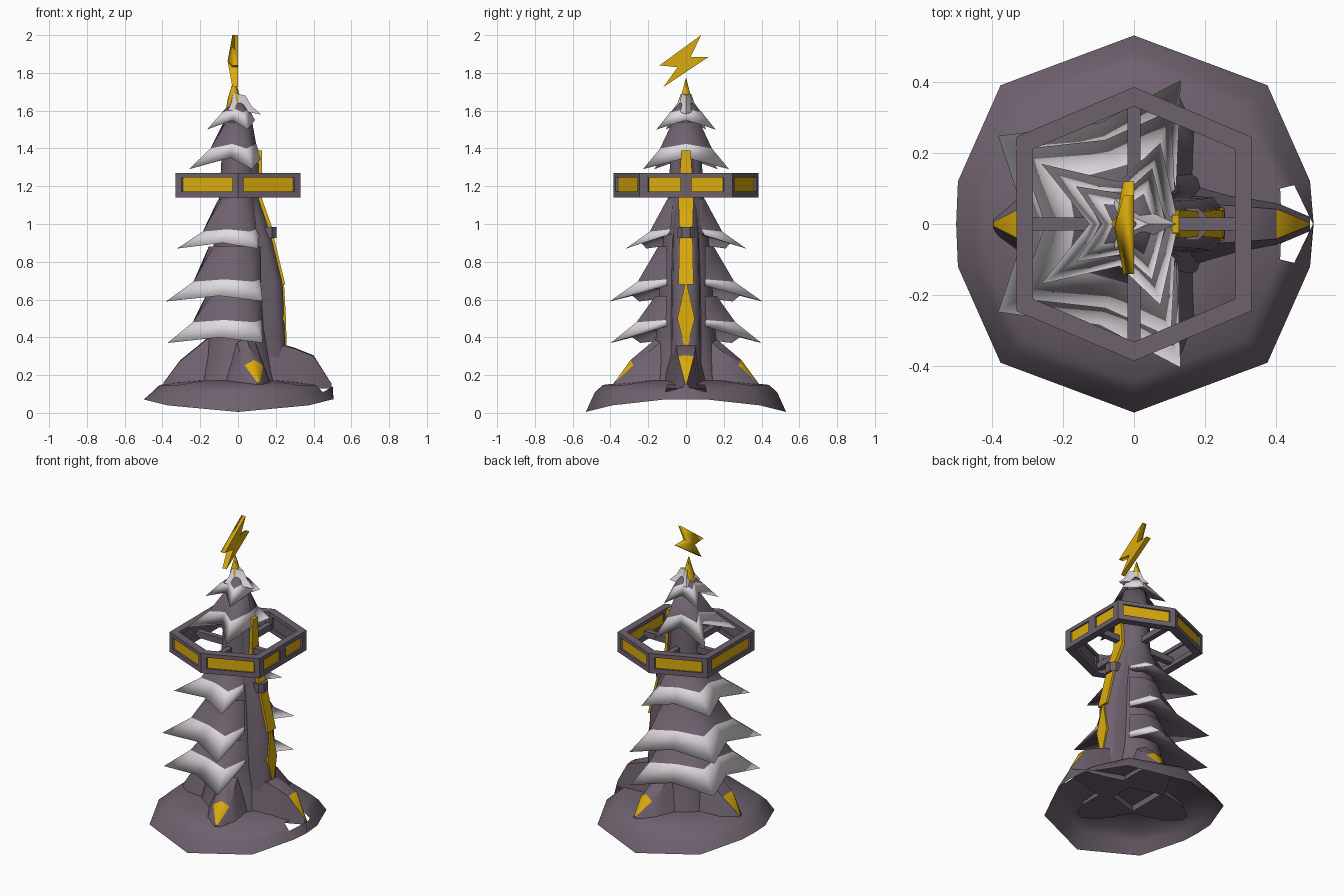
import bpy, bmesh, math
from mathutils import Vector

if "Cube" in bpy.data.objects:
    bpy.data.objects.remove(bpy.data.objects["Cube"])


def material(name, rgb):
    m = bpy.data.materials.new(name)
    m.use_nodes = True
    m.diffuse_color = (*rgb, 1)
    m.node_tree.nodes["Principled BSDF"].inputs["Base Color"].default_value = (*rgb, 1)
    return m


STONE = material("purple stone", (0.155, 0.12, 0.155))
SNOW = material("snow", (0.75, 0.71, 0.75))
GOLD = material("gold", (0.7, 0.41, 0.004))


def finish(name, bm, mats, angle=40):
    bmesh.ops.recalc_face_normals(bm, faces=bm.faces)
    me = bpy.data.meshes.new(name)
    bm.to_mesh(me)
    bm.free()
    for m in mats:
        me.materials.append(m)
    for p in me.polygons:
        p.use_smooth = True
    me.set_sharp_from_angle(angle=math.radians(angle))
    ob = bpy.data.objects.new(name, me)
    bpy.context.collection.objects.link(ob)


def loft(name, rings, mats=(STONE,), rule=None, closed=True, caps=True, skip=None, angle=40):
    """Skin a list of rings; rule(row, column) picks the material."""
    bm = bmesh.new()
    vs = [[bm.verts.new(p) for p in ring] for ring in rings]
    n = len(rings[0])
    for r in range(len(rings) - 1):
        for c in range(n if closed else n - 1):
            if skip and skip(r, c):
                continue
            d = (c + 1) % n
            f = bm.faces.new((vs[r][c], vs[r][d], vs[r + 1][d], vs[r + 1][c]))
            f.material_index = rule(r, c) if rule else 0
    if caps:
        bm.faces.new(vs[0])
        bm.faces.new(vs[-1])
    finish(name, bm, mats, angle)


def polar(r, deg, z, cx=0):
    a = math.radians(deg)
    return (cx + r * math.cos(a), r * math.sin(a), z)


def prism(name, pts, z0, z1, mat=STONE):
    loft(name, [[(x, y, z) for x, y in pts] for z in (z0, z1)], (mat,), angle=20)


# Rock mound: an open shell with a gap around the long root
quarter = [(0.5, 0, 0.07), (0.495, 0.12, 0.07), (0.375, 0.39, 0.04), (0, 0.53, 0.005)]
outline = quarter + [(-x, y, z) for x, y, z in quarter[2::-1]]
outline += [(x, -y, z) for x, y, z in outline[-2:0:-1]]
mound = [outline]
for s, z in ((0.91, 0.11), (0.83, 0.148), (0.45, 0.172), (0.05, 0.172)):
    mound.append([(x * s, y * s, z) for x, y, _ in outline])
mound[0][0] = (0.505, 0, 0.07)
mound[1][0] = (0.503, 0, 0.14)
last = len(outline) - 1
loft("rock_mound", mound, caps=False, skip=lambda r, c: r == 1 and c in (0, last), angle=60)

# Trunk
profile = [(0.22, 0.17), (0.185, 0.3), (0.16, 0.45), (0.14, 0.8), (0.11, 1.05),
           (0.095, 1.2), (0.085, 1.4), (0.035, 1.62)]
loft("trunk", [[polar(r, i * 36, z) for i in range(10)] for r, z in profile], angle=60)


# Roots with gold claws; ridge lowers the sides of the claw
def root(name, deg, stations, ridge):
    a = math.radians(deg)
    u, v = Vector((math.cos(a), math.sin(a), 0)), Vector((-math.sin(a), math.cos(a), 0))
    rings = []
    for r, z, wt, wb in stations:
        drop = z - ridge if wt > 0.01 else z
        rings.append([u * r + v * w + Vector((0, 0, h)) for w, h in
                      ((-wb, 0.13), (-wt, drop), (0, z), (wt, drop), (wb, 0.13))])
    tip = len(stations) - 2
    loft(name, rings, (STONE, GOLD), lambda r, c: int(r == tip and c in (1, 2)))


short = [(0.1, 0.45, 0.05, 0.15), (0.2, 0.365, 0.05, 0.13), (0.305, 0.28, 0.052, 0.1),
         (0.395, 0.16, 0.006, 0.03)]
long_root = [(0.1, 0.4, 0.06, 0.14), (0.3, 0.345, 0.05, 0.08), (0.4, 0.305, 0.042, 0.06),
             (0.495, 0.155, 0.004, 0.02)]
root("left_root", 0, long_root, 0.005)
root("right_root", 180, short, 0.005)
root("front_root", -74, short, 0.028)
root("back_root", 74, short, 0.028)


# Drooping star-shaped tiers with a snow band; those with ends are open toward the spine
def tier(name, tips, valley, z, lift, band, top, top_r, ends=None):
    half = [(72, tips[0]), (109, valley), (147, tips[1]), (180, valley)]
    half = [(40 if ends else 0, ends or valley)] + half
    cols = half + [(360 - d, r) for d, r in half[-2:(None if ends else 0):-1]]
    under, edge, snow, upper = [], [], [], []
    for d, r in cols:
        rise = 0 if r in tips else band * 0.8 if r == ends else lift
        mid = top_r + (r - top_r) * 0.42
        under.append(polar(top_r * 0.75, d, z + band * 0.9))
        edge.append(polar(r, d, z + rise))
        snow.append(polar(mid, d, z + band + (0 if r in tips else lift * 0.4)))
        upper.append(polar(min(top_r, r), d, top))
    loft(name, [under, edge, snow, upper], (STONE, SNOW), lambda r, c: int(r == 1),
         closed=not ends, caps=not ends, angle=170)


tier("lower_tier", (0.42, 0.445), 0.3, 0.37, 0.03, 0.11, 0.62, 0.17, 0.155)
tier("second_tier", (0.425, 0.455), 0.3, 0.59, 0.03, 0.105, 0.88, 0.155, 0.155)
tier("third_tier", (0.335, 0.385), 0.25, 0.87, 0.03, 0.09, 1.13, 0.105, 0.15)
tier("fourth_tier", (0.24, 0.31), 0.125, 1.29, 0.06, 0.11, 1.54, 0.075)
tier("fifth_tier", (0.165, 0.195), 0.09, 1.5, 0.05, 0.09, 1.64, 0.035)

# Small snowy crown
rings = []
for k, z in ((1, 1.58), (0.6, 1.63), (0.38, 1.68)):
    rings.append([polar((0.13 if i == 0 else 0.055 if i % 2 else 0.085) * k, i * 60,
                        z + (0.02 * k if i else 0), -0.01) for i in range(6)])
loft("snow_crown", rings, (SNOW,))

# Gold spike
loft("spike", [[polar(r, i * 60, z, -0.02) for i in range(6)]
               for r, z in ((0.05, 1.57), (0.035, 1.66), (0.002, 1.77))], (GOLD,), angle=70)

# Spine fin down the left side
fin = [(0.105, 1.38, 0.03), (0.115, 1.12, 0.04), (0.175, 0.93, 0.05),
       (0.235, 0.69, 0.055), (0.25, 0.36, 0.06), (0.27, 0.18, 0.06)]
loft("spine", [[(0.03, -w - 0.03, z), (x - 0.04, -w - 0.015, z), (x, -w * 0.7, z), (x, w * 0.7, z),
                (x - 0.04, w + 0.015, z), (0.03, w + 0.03, z)] for x, z, w in fin], angle=75)


# Gold inlays along the spine
def inlay(name, stations):
    loft(name, [[(x - 0.02, -w, z), (x, -w, z), (x, w, z), (x - 0.02, w, z)]
                for x, z, w in stations], (GOLD,))


inlay("upper_inlay", [(0.127, 1.39, 0.025), (0.128, 1.13, 0.04), (0.185, 0.97, 0.035)])
inlay("middle_inlay", [(0.19, 0.93, 0.035), (0.25, 0.68, 0.04)])
inlay("lower_inlay", [(0.244, 0.68, 0.006), (0.254, 0.5, 0.046), (0.257, 0.36, 0.012)])
prism("spine_collar", [(0.1, -0.045), (0.18, -0.045), (0.205, -0.02), (0.205, 0.02),
                       (0.18, 0.045), (0.1, 0.045)], 0.925, 0.985)

# Hexagonal ring: two rails, corner posts and gold panels
hexa = [Vector(p) for p in ((0.33, -0.245), (0.33, 0.245), (0, 0.385),
                            (-0.33, 0.245), (-0.33, -0.245), (0, -0.385))]
INNER = 0.86


def rail(name, z0, z1):
    section = ((1, z0), (1, z1), (INNER, z1), (INNER, z0), (1, z0))
    loft(name, [[(p.x * s, p.y * s, z) for p in hexa] for s, z in section],
         caps=False, angle=20)


rail("lower_rail", 1.14, 1.172)
rail("upper_rail", 1.245, 1.27)
for i, p in enumerate(hexa):
    q, o = hexa[(i + 1) % 6], hexa[i - 1]
    post = [p.lerp(o, 0.09), p, p.lerp(q, 0.09)]
    prism(f"ring_post_{i + 1}", post + [v * INNER for v in reversed(post)], 1.165, 1.25)
    a, b = p.lerp(q, 0.06), p.lerp(q, 0.94)
    prism(f"ring_panel_{i + 1}", [a * 0.97, b * 0.97, b * 0.93, a * 0.93], 1.165, 1.25, GOLD)
    # The left side is gold on its inner face too, the others are backed with stone
    prism(f"ring_backing_{i + 1}", [a * 0.93, b * 0.93, b * 0.89, a * 0.89], 1.165, 1.25,
          STONE if i else GOLD)
prism("ring_middle_post", [(0.3, -0.03), (0.33, -0.03), (0.33, 0.03), (0.3, 0.03)], 1.165, 1.25)

# Spokes joining the ring to the trunk
for deg in range(0, 360, 90):
    a = math.radians(deg)
    u, v = Vector((math.cos(a), math.sin(a))), Vector((-math.sin(a), math.cos(a))) * 0.018
    end = 0.3 if deg % 180 == 0 else 0.34
    prism(f"ring_spoke_{deg}", [u * 0.07 - v, u * end - v, u * end + v, u * 0.07 + v], 1.16, 1.2)

# Lightning bolt: flat on one side, pitched on the other
zigzag = [(0.08, 2.0), (0.025, 1.885), (0.12, 1.885), (-0.12, 1.725), (-0.045, 1.83), (-0.14, 1.84)]
bm = bmesh.new()
back = [bm.verts.new((0, y, z)) for y, z in zigzag]
front = [bm.verts.new((-0.03, y, z)) for y, z in zigzag]
peak = bm.verts.new((-0.055, -0.01, 1.862))
bm.faces.new(back)
for i in range(6):
    j = (i + 1) % 6
    bm.faces.new((back[i], back[j], front[j], front[i]))
    bm.faces.new((front[i], front[j], peak))
finish("lightning_bolt", bm, (GOLD,), 80)
